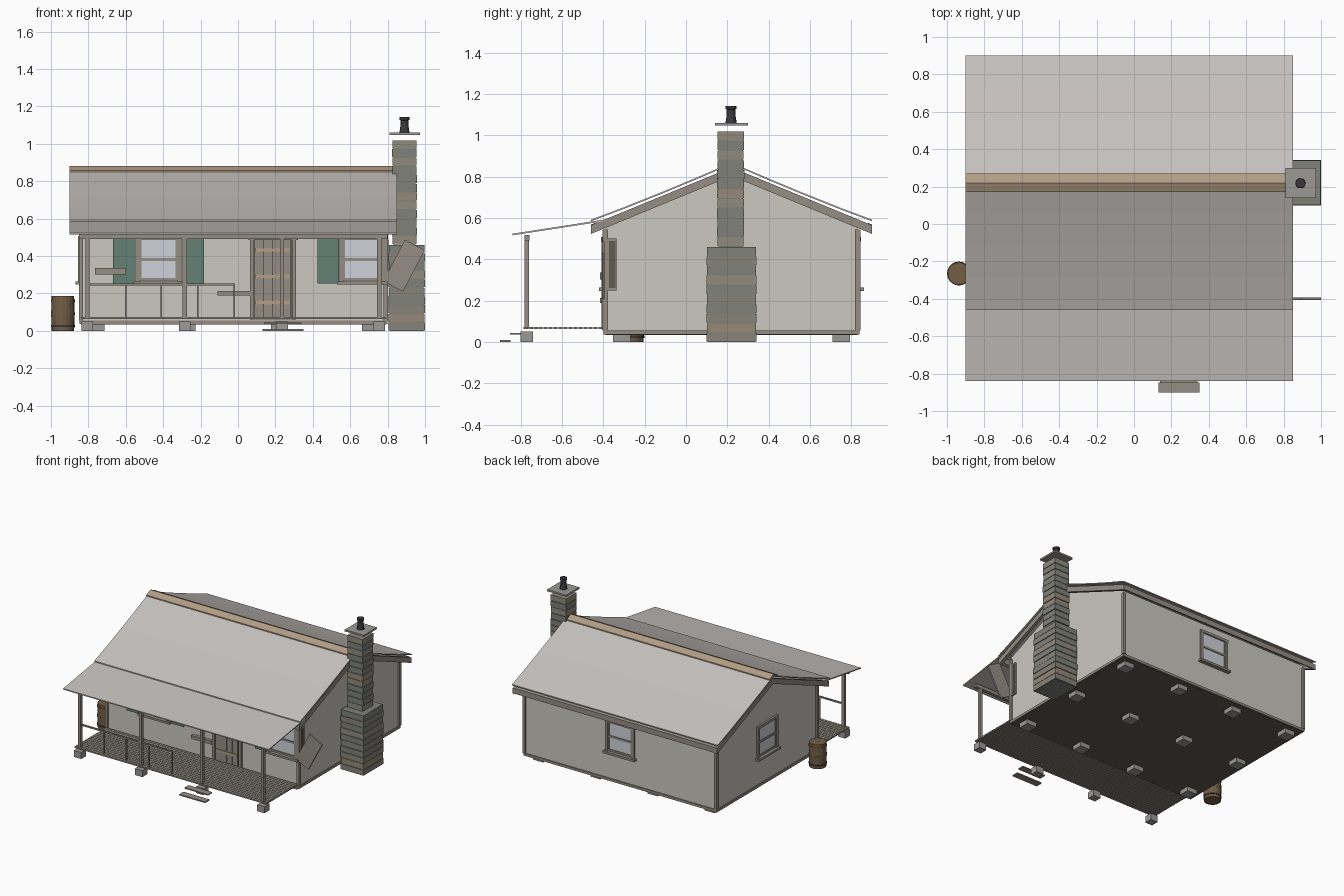
import bpy, bmesh, math, random
from mathutils import Matrix, Vector

if "Cube" in bpy.data.objects:
    bpy.data.objects.remove(bpy.data.objects["Cube"])
random.seed(4)

def mat(name, r, g, b):
    m = bpy.data.materials.new(name)
    m.diffuse_color = (r, g, b, 1)
    m.use_nodes = True
    m.node_tree.nodes["Principled BSDF"].inputs["Base Color"].default_value = m.diffuse_color
    return m

WALL = mat("plaster", .60, .58, .53)
ROOF = mat("roof_sheet", .56, .53, .51)
WOOD = mat("old_wood", .30, .27, .23)
DARK = mat("dark_floor", .12, .10, .08)
TAN = mat("ridge_rust", .45, .34, .24)
GREEN = mat("shutter_green", .13, .22, .18)
GLASS = mat("glass", .62, .65, .70)
IRON = mat("iron", .04, .04, .045)
BARREL = mat("barrel_brown", .17, .11, .06)
BLOCK = mat("footing_stone", .33, .32, .30)
STONES = [mat(f"stone_{i}", *c) for i, c in enumerate(
    [(.24, .23, .19), (.28, .26, .21), (.21, .22, .19), (.30, .25, .19)])]

def finish(name, bm, m):
    bmesh.ops.recalc_face_normals(bm, faces=bm.faces)
    me = bpy.data.meshes.new(name)
    bm.to_mesh(me)
    bm.free()
    me.materials.append(m)
    ob = bpy.data.objects.new(name, me)
    bpy.context.collection.objects.link(ob)
    return ob

def box(name, x0, x1, y0, y1, z0, z1, m, M=Matrix()):
    bm = bmesh.new()
    T = Matrix.Translation(((x0 + x1) / 2, (y0 + y1) / 2, (z0 + z1) / 2))
    S = Matrix.Diagonal((x1 - x0, y1 - y0, z1 - z0, 1))
    bmesh.ops.create_cube(bm, size=1, matrix=M @ T @ S)
    return finish(name, bm, m)

def prism(name, pts, x0, x1, m):
    """Extrude a (y, z) outline along x."""
    bm = bmesh.new()
    f = bm.faces.new([bm.verts.new((x0, y, z)) for y, z in pts])
    r = bmesh.ops.extrude_face_region(bm, geom=[f])
    bmesh.ops.translate(bm, vec=(x1 - x0, 0, 0),
                        verts=[v for v in r["geom"] if isinstance(v, bmesh.types.BMVert)])
    return finish(name, bm, m)

def lathe(name, cx, cy, profile, n, m):
    bm = bmesh.new()
    rings = [[bm.verts.new((cx + r * math.cos(2 * math.pi * i / n),
                            cy + r * math.sin(2 * math.pi * i / n), z)) for i in range(n)]
             for r, z in profile]
    for a, b in zip(rings, rings[1:]):
        for i in range(n):
            bm.faces.new((a[i], a[(i + 1) % n], b[(i + 1) % n], b[i]))
    bm.faces.new(rings[0])
    bm.faces.new(rings[-1])
    return finish(name, bm, m)

def sheet(top, t):
    """Thin outline from a top line."""
    return top + [(y, z - t) for y, z in reversed(top)]

CX, RY = -.025, .22            # house middle, ridge line
X0, X1, Y0, Y1 = -.84, .79, -.39, .83

# House body and floor
prism("house_walls", [(Y0, .045), (Y1, .045), (Y1, .565), (RY, .815), (Y0, .565)], X0, X1, WALL)
box("house_floor", X0, X1, Y0, Y1, .034, .045, DARK)
for y in (Y0, Y1):
    box("long_sill", X0 - .008, X1 + .008, y - .008, y + .008, .036, .055, WOOD)
for x in (X0, X1):
    box("end_sill", x - .008, x + .008, Y0, Y1, .036, .055, WOOD)
    for y in (Y0, Y1):
        box("corner_board", x - .011, x + .011, y - .013, y + .013, .055, .545, WOOD)

# Main roof: slightly sagging sheets, ridge caps, barge boards, fascias
for s, side in ((-1, "front"), (1, "back")):
    line = [(RY + s * d, z) for d, z in ((0, .868), (.17, .795), (.34, .724), (.515, .654), (.68, .592))]
    prism(side + "_roof", sheet(line, .008), -.9, .85, ROOF)
    prism(side + "_ridge_cap", sheet([(RY, .88), (RY + s * .05, .858)], .008), -.9, .85, TAN)
    for x in (-.895, .82):
        prism(side + "_barge_board",
              sheet([(RY, .845), (RY + s * .68, .565)], .042), x, x + .025, WOOD)
    prism(side + "_fascia", sheet([(RY + s * .66, .577), (RY + s * .68, .568)], .042), -.88, .83, WOOD)

# Porch roof, beam, posts, blocks
prism("porch_roof", sheet([(-.84, .524), (-.40, .592)], .008), -.9, .85, ROOF)
box("porch_beam", -.85, .80, -.782, -.758, .492, .518, WOOD)
for i in range(4):
    px = CX + .78 * (-1 + 2 * i / 3)
    box("porch_post", px - .011, px + .011, -.781, -.759, .07, .50, WOOD)
    box("porch_block", px - .031, px + .031, -.80, -.74, 0, .05, BLOCK)
    hx = CX + .73 * (-1 + 2 * i / 3)
    for hy in (-.31, RY, .75):
        box("house_block", hx - .042, hx + .042, hy - .042, hy + .042, 0, .036, BLOCK)

# Porch planks
N = 16
for i in range(N):
    y = -.785 + i * .385 / N
    box("porch_plank", X0, X1, y, y + .385 / N - .004, .063, .074, WOOD)

# Railing
box("rail_top", -.79, -.015, -.776, -.764, .243, .253, WOOD)
for x in (-.60, -.41, -.215, -.02):
    box("baluster", x - .004, x + .004, -.774, -.766, .074, .245, WOOD)

# Steps
box("lower_step", .13, .35, -.90, -.848, 0, .009, WOOD)
box("upper_step", .14, .34, -.85, -.80, .036, .044, WOOD)

# Windows: local x along wall, -y outward
def window(cx, cy, angle):
    M = Matrix.Translation((cx, cy, 0)) @ Matrix.Rotation(angle, 4, 'Z')
    box("window_glass", -.105, .105, -.006, .004, .27, .49, GLASS, M)
    for s in (-1, 1):
        box("window_jamb", s * .112 - .011, s * .112 + .011, -.015, .004, .26, .502, WOOD, M)
        box("sash_stile", s * .097 - .005, s * .097 + .005, -.01, .002, .27, .49, WOOD, M)
    box("window_head", -.123, .123, -.016, .004, .487, .507, WOOD, M)
    box("window_rail", -.105, .105, -.012, .002, .372, .388, WOOD, M)
    box("window_bottom_rail", -.105, .105, -.012, .002, .268, .282, WOOD, M)
    box("window_sill", -.135, .135, -.03, .004, .248, .264, WOOD, M)

window(-.425, Y0, 0)
window(.665, Y0, 0)
window(CX, Y1, math.pi)
window(X0, RY, -math.pi / 2)

# Shutters, one of them hanging loose
def shutter(M, m):
    box("shutter", -.057, .057, -.012, -.002, -.125, .125, m, M)
    for z in (-.095, 0, .095):
        box("shutter_batten", -.057, .057, -.016, -.012, z - .008, z + .008, m, M)

for x in (-.61, -.24, .482):
    shutter(Matrix.Translation((x, Y0, .377)), GREEN)
box("loose_shutter", -.06, .06, -.006, .006, -.125, .125, WOOD,
    Matrix.Translation((.887, -.40, .348)) @ Matrix.Rotation(math.radians(28), 4, 'Y'))
box("side_panel", X1, X1 + .012, -.385, -.335, .25, .50, WOOD)
box("side_panel_face", X1, X1 + .015, -.372, -.340, .262, .488, DARK)

# Door with planks and braces
box("door_opening", .08, .30, Y0 - .004, Y0 + .004, .06, .49, DARK)
for x in (.064, .289):
    box("door_jamb", x, x + .022, Y0 - .018, Y0 + .004, .06, .50, WOOD)
box("door_head", .055, .32, Y0 - .02, Y0 + .004, .485, .507, WOOD)
for x in (.09, .138, .186, .234):
    box("door_plank", x, x + .044, Y0 - .011, Y0, .075, .485, WOOD)
for z in (.14, .28, .42):
    box("door_batten", .092, .275, Y0 - .017, Y0 - .011, z, z + .022, TAN)
box("patch_board", -.765, -.60, Y0 - .025, Y0 - .002, .302, .337, WOOD)
box("door_side_board", -.11, .064, Y0 - .025, Y0, .188, .213, WOOD)

# Stone chimney in courses
def courses(name, x0, x1, y0, y1, z0, z1, n):
    h = (z1 - z0) / n
    box(name + "_core", x0 + .007, x1 - .007, y0 + .007, y1 - .007, z0, z1 - .003, STONES[2])
    for i in range(n):
        j = random.uniform(0, .004)
        box(name + "_course", x0 + j, x1 - j, y0 + j, y1 - j,
            z0 + i * h + .002, z0 + (i + 1) * h - .002, random.choice(STONES))

courses("chimney_base", .803, 1.0, .098, .342, 0, .462, 10)
courses("chimney_stack", .823, .957, .15, .282, .462, 1.02, 12)
box("chimney_cap", .81, .972, .14, .30, 1.047, 1.06, BLOCK)
lathe("flue_pipe", .89, .218, [(.027, 1.06), (.021, 1.10), (.021, 1.125), (.026, 1.128), (.026, 1.142)], 12, IRON)

# Barrel with hoops
lathe("barrel", -.936, -.265, [(.060, 0), (.063, .09), (.060, .187)], 20, BARREL)
for z in (.02, .085, .155):
    lathe("barrel_hoop", -.936, -.265, [(.064, z), (.064, z + .012)], 20, IRON if z < .05 else BARREL)
